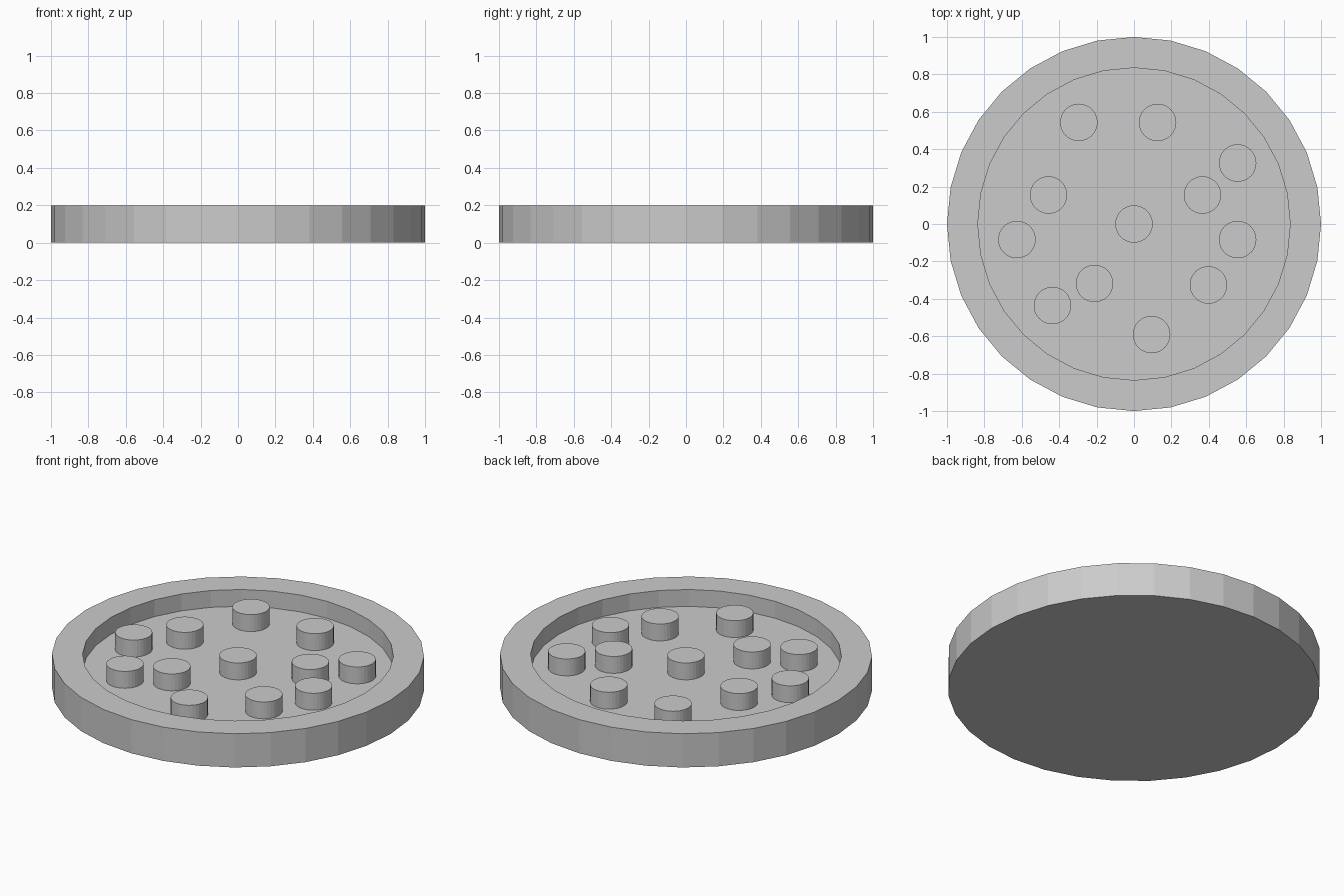
import bpy, bmesh, math

if "Cube" in bpy.data.objects:
    bpy.data.objects.remove(bpy.data.objects["Cube"])

SIDES = 32
R_OUT, R_IN = 1.0, 0.835
Z_TOP, Z_FLOOR = 0.2, 0.1
PEG_R = 0.1
PEGS = [(-0.295, 0.543), (0.126, 0.543), (0.554, 0.326), (-0.457, 0.155),
        (0.366, 0.155), (0, 0), (-0.626, -0.083), (0.554, -0.083),
        (0.398, -0.326), (-0.211, -0.318), (-0.436, -0.436), (0.094, -0.591)]

grey = bpy.data.materials.new("light grey")
grey.diffuse_color = (0.6, 0.6, 0.6, 1)
grey.use_nodes = True
grey.node_tree.nodes["Principled BSDF"].inputs["Base Color"].default_value = grey.diffuse_color


def turned(name, profile, location=(0, 0, 0)):
    """Stack rings of (radius, z), with flat caps on both ends."""
    bm = bmesh.new()
    rings = [[bm.verts.new((r * math.cos(2 * math.pi * i / SIDES),
                            r * math.sin(2 * math.pi * i / SIDES), z))
              for i in range(SIDES)] for r, z in profile]
    for a, b in zip(rings, rings[1:]):
        for i in range(SIDES):
            j = (i + 1) % SIDES
            bm.faces.new((a[i], a[j], b[j], b[i]))
    bm.faces.new(rings[0][::-1])
    bm.faces.new(rings[-1])
    mesh = bpy.data.meshes.new(name)
    bm.to_mesh(mesh)
    bm.free()
    mesh.materials.append(grey)
    obj = bpy.data.objects.new(name, mesh)
    obj.location = location
    bpy.context.collection.objects.link(obj)
    return obj


# Round dish with a raised rim and a recessed floor
turned("dish", [(R_OUT, 0), (R_OUT, Z_TOP), (R_IN, Z_TOP), (R_IN, Z_FLOOR)])

# Round pegs standing on the floor, level with the rim
for n, (x, y) in enumerate(PEGS, 1):
    turned(f"peg_{n}", [(PEG_R, 0), (PEG_R, Z_TOP - Z_FLOOR)], (x, y, Z_FLOOR))
